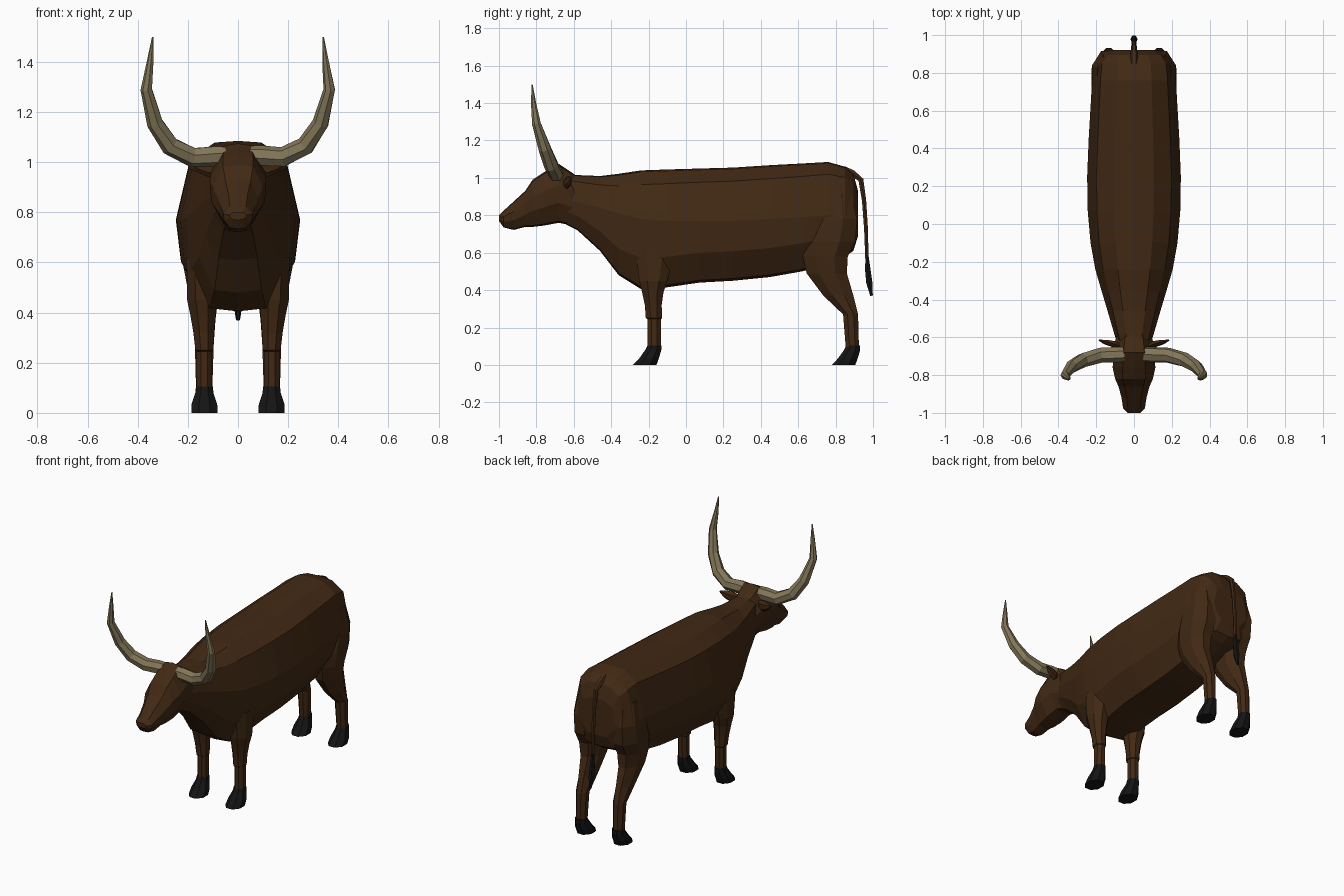
import bpy, bmesh, math
from mathutils import Vector


def material(name, rgb):
    m = bpy.data.materials.new(name)
    m.diffuse_color = (*rgb, 1)
    return m


BROWN = material("dark brown hide", (0.054, 0.022, 0.007))
HORN = material("pale horn", (0.23, 0.185, 0.10))
BLACK = material("black hoof", (0.007, 0.007, 0.007))


def loft(name, rings, mat):
    """Skin a list of equal-length point rings and cap both ends."""
    bm = bmesh.new()
    vs = [[bm.verts.new(p) for p in r] for r in rings]
    n = len(vs[0])
    for a, b in zip(vs, vs[1:]):
        for i in range(n):
            j = (i + 1) % n
            bm.faces.new((a[i], a[j], b[j], b[i]))
    bm.faces.new(vs[0])
    bm.faces.new(vs[-1])
    bmesh.ops.recalc_face_normals(bm, faces=bm.faces)
    me = bpy.data.meshes.new(name)
    bm.to_mesh(me)
    bm.free()
    me.materials.append(mat)
    ob = bpy.data.objects.new(name, me)
    bpy.context.collection.objects.link(ob)
    return ob


def upright(y, half):
    """Symmetric ring across x from a half outline running top to bottom."""
    return [(x, y, z) for x, z in half] + [(-x, y, z) for x, z in half[-2:0:-1]]


def level(z, x0, x1, y0, y1, s=1, n=8):
    """Horizontal eight-sided ring filling the given x and y limits."""
    k = math.cos(math.pi / n)
    ring = []
    for i in range(n):
        a = (i + 0.5) * 2 * math.pi / n
        ring.append((s * ((x0 + x1) / 2 + (x1 - x0) / 2 * math.cos(a) / k),
                     (y0 + y1) / 2 + (y1 - y0) / 2 * math.sin(a) / k, z))
    return ring


def tube(name, path, mat, n, squash=1.0):
    """Tapered tube along (x, y, z, radius) points."""
    pts = [Vector(p[:3]) for p in path]
    rings = []
    for i, p in enumerate(pts):
        t = (pts[min(i + 1, len(pts) - 1)] - pts[max(i - 1, 0)]).normalized()
        u = t.cross(Vector((0, 1, 0))).normalized()
        if abs(t.y) > 0.95:
            u = Vector((1, 0, 0))
        v = t.cross(u).normalized()
        rings.append([p + path[i][3] * (u * math.cos(a) + v * squash * math.sin(a))
                      for a in (2 * math.pi * k / n for k in range(n))])
    return loft(name, rings, mat)


# body: y, top, bottom, half width, height of widest point
body = [(-0.64, 1.02, 0.75, 0.085, 0.88), (-0.58, 1.015, 0.72, 0.105, 0.87),
        (-0.46, 1.01, 0.61, 0.14, 0.84), (-0.36, 1.022, 0.48, 0.17, 0.81),
        (-0.24, 1.04, 0.405, 0.205, 0.78), (-0.10, 1.045, 0.415, 0.23, 0.77),
        (0.07, 1.05, 0.44, 0.245, 0.77), (0.25, 1.055, 0.45, 0.248, 0.77),
        (0.45, 1.068, 0.47, 0.24, 0.78), (0.62, 1.077, 0.50, 0.23, 0.79),
        (0.76, 1.085, 0.54, 0.222, 0.80), (0.85, 1.06, 0.58, 0.212, 0.80),
        (0.895, 1.02, 0.61, 0.175, 0.80), (0.92, 0.93, 0.69, 0.13, 0.79)]
rings = []
for y, t, b, w, m in body:
    h = t - b
    rings.append(upright(y, [(0, t), (0.42 * w, t - 0.012 * h), (0.8 * w, t - 0.12 * h),
                             (w, m), (0.92 * w, b + 0.26 * h), (0.55 * w, b + 0.02 * h), (0, b)]))
loft("body", rings, BROWN)

# head: y, top, bottom, half width, half width of the crown
head = [(-0.57, 1.00, 0.74, 0.085, 0.04), (-0.62, 1.035, 0.748, 0.10, 0.05),
        (-0.68, 1.075, 0.76, 0.108, 0.055), (-0.76, 1.03, 0.745, 0.113, 0.06),
        (-0.82, 0.99, 0.738, 0.10, 0.06), (-0.86, 0.93, 0.738, 0.082, 0.05),
        (-0.92, 0.875, 0.722, 0.066, 0.038), (-0.975, 0.825, 0.735, 0.058, 0.032),
        (-1.0, 0.80, 0.77, 0.035, 0.02)]
rings = []
for y, t, b, w, c in head:
    h = t - b
    rings.append(upright(y, [(0, t), (c, t - 0.03 * h), (w, t - 0.36 * h),
                             (0.95 * w, b + 0.34 * h), (0.5 * w, b + 0.03 * h), (0, b)]))
loft("head", rings, BROWN)

for s, side in ((1, "left"), (-1, "right")):
    # horns sweep out, up and slightly forward
    tube(side + "_horn", [(s * x, y, z, r) for x, y, z, r in (
        (0.05, -0.69, 1.025, 0.04), (0.09, -0.692, 1.025, 0.042),
        (0.18, -0.695, 1.02, 0.041), (0.27, -0.72, 1.065, 0.039),
        (0.33, -0.755, 1.155, 0.034), (0.365, -0.80, 1.29, 0.024),
        (0.35, -0.815, 1.40, 0.014), (0.34, -0.823, 1.50, 0.003))], HORN, 7)

    # ears
    tube(side + "_ear", [(s * x, y, z, r) for x, y, z, r in (
        (0.07, -0.65, 0.97, 0.022), (0.11, -0.635, 0.975, 0.036),
        (0.15, -0.625, 0.985, 0.028), (0.185, -0.615, 1.0, 0.006))], BROWN, 6, 0.5)

    # nostrils
    tube(side + "_nostril", [(s * 0.028, -0.982, 0.785, 0.009),
                             (s * 0.032, -0.994, 0.783, 0.007)], BLACK, 6)

    # front legs, with a small step below the knee
    loft(side + "_front_leg", [level(*r, s) for r in (
        (0.62, 0.10, 0.205, -0.27, -0.06), (0.45, 0.085, 0.203, -0.25, -0.10),
        (0.39, 0.09, 0.19, -0.235, -0.12), (0.32, 0.095, 0.178, -0.22, -0.13),
        (0.25, 0.098, 0.17, -0.215, -0.128), (0.245, 0.103, 0.165, -0.205, -0.133),
        (0.08, 0.103, 0.165, -0.205, -0.135))], BROWN)

    # hind legs with heavy thighs and backward hocks
    loft(side + "_hind_leg", [level(*r, s) for r in (
        (0.92, 0.08, 0.195, 0.70, 0.88), (0.78, 0.06, 0.222, 0.66, 0.915),
        (0.66, 0.055, 0.224, 0.62, 0.905), (0.58, 0.06, 0.217, 0.625, 0.865),
        (0.49, 0.075, 0.20, 0.645, 0.86), (0.37, 0.09, 0.18, 0.735, 0.895),
        (0.27, 0.097, 0.172, 0.84, 0.92), (0.08, 0.103, 0.167, 0.855, 0.925))], BROWN)

    # hooves
    for part, y in (("front", 0), ("hind", 1.063)):
        loft(side + "_" + part + "_hoof", [level(z, a, b, y0 + y, y1 + y, s) for z, a, b, y0, y1 in (
            (0.105, 0.10, 0.168, -0.205, -0.132), (0.08, 0.098, 0.17, -0.218, -0.132),
            (0.035, 0.083, 0.185, -0.25, -0.145), (0.0, 0.081, 0.185, -0.283, -0.158))], BLACK)

# tail and its dark tuft
tube("tail", [(0, 0.84, 1.045, 0.022), (0, 0.89, 1.025, 0.02), (0, 0.935, 0.99, 0.016),
              (0, 0.952, 0.88, 0.013), (0, 0.963, 0.72, 0.012), (0, 0.967, 0.57, 0.01)], BROWN, 6)
tube("tail_tuft", [(0, 0.967, 0.60, 0.008), (0, 0.972, 0.51, 0.017),
                   (0, 0.98, 0.44, 0.019), (0, 0.992, 0.37, 0.008)], BLACK, 6)
